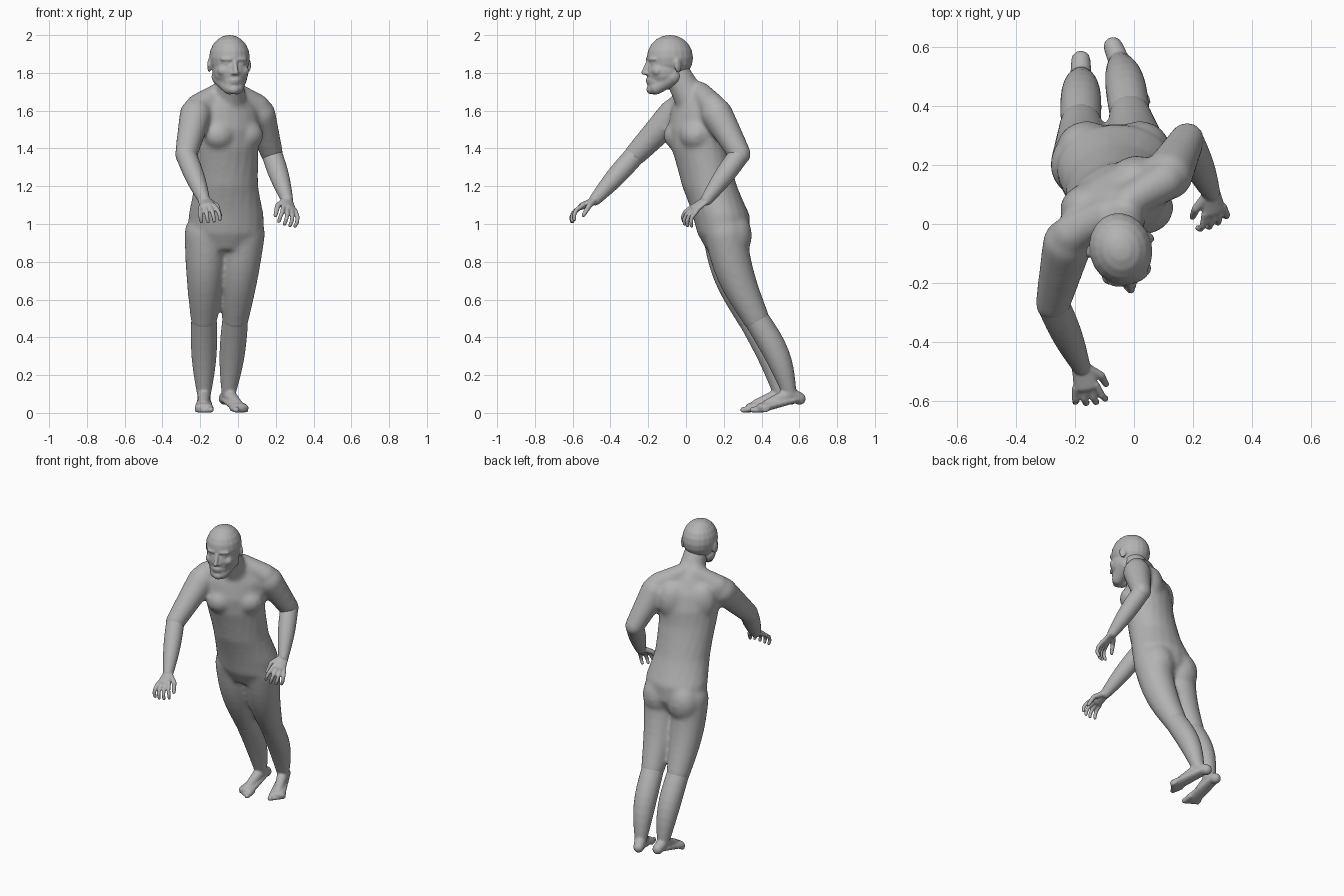
import bpy, bmesh, math
from mathutils import Vector, Matrix

if "Cube" in bpy.data.objects:
    bpy.data.objects.remove(bpy.data.objects["Cube"])

skin = bpy.data.materials.new("grey_skin")
skin.use_nodes = True
grey = (.45, .45, .45, 1)
skin.diffuse_color = grey
skin.node_tree.nodes["Principled BSDF"].inputs["Base Color"].default_value = grey

bm = bmesh.new()
SIDES = 20
STEPS = 8
BOTH = (-1, 1)


def turned(degrees):
    return Matrix.Rotation(math.radians(degrees), 3, 'Z')


def ball(centre, radii, frame):
    """Ellipsoid whose axes follow a rotation frame."""
    matrix = Matrix.Translation(centre) @ frame.to_4x4() @ Matrix.Diagonal((*radii, 1))
    bmesh.ops.create_uvsphere(bm, u_segments=SIDES, v_segments=SIDES // 2, radius=1, matrix=matrix)


def loft(rings):
    """Closed skin through ellipses given as centre, side axis and depth axis."""
    loops = []
    for centre, side, depth in rings:
        angles = [math.tau * i / SIDES for i in range(SIDES)]
        loops.append([bm.verts.new(centre + side * math.cos(a) + depth * math.sin(a))
                      for a in angles])
    faces = [bm.faces.new(loops[0]), bm.faces.new(loops[-1])]
    for lower, upper in zip(loops, loops[1:]):
        for i in range(SIDES):
            j = (i + 1) % SIDES
            faces.append(bm.faces.new((lower[i], lower[j], upper[j], upper[i])))
    bmesh.ops.recalc_face_normals(bm, faces=faces)


def limb(start, end, start_radius, end_radius, bulge=0, push=(0, 0, 0), side=None, flat=1):
    """Tapered, round-ended limb with a muscle bulge and a bow halfway along."""
    start, end, push = Vector(start), Vector(end), Vector(push)
    along = (end - start).normalized()
    side = along.orthogonal().normalized() if side is None else side
    depth = along.cross(side)
    rings = []
    for i in range(STEPS + 1):
        t = i / STEPS
        swell = math.sin(math.pi * t)
        radius = start_radius + (end_radius - start_radius) * t + bulge * swell
        rings.append((start.lerp(end, t) + push * swell, side * radius, depth * radius * flat))
    loft(rings)
    frame = Matrix((side, depth, along)).transposed()
    for tip, radius in ((start, start_radius), (end, end_radius)):
        ball(tip, (radius, radius * flat, radius * flat), frame)


def chain(points, start_radius, end_radius):
    """Limbs joined end to end with an even taper."""
    count = len(points) - 1
    radii = [start_radius + (end_radius - start_radius) * i / count for i in range(count + 1)]
    for i in range(count):
        limb(points[i], points[i + 1], radii[i], radii[i + 1])


def finish(name, voxel, rounds):
    """Fuse everything built so far into one smooth object."""
    mesh = bpy.data.meshes.new(name)
    bm.to_mesh(mesh)
    bm.clear()
    mesh.materials.append(skin)
    part = bpy.data.objects.new(name, mesh)
    bpy.context.collection.objects.link(part)
    fuse = part.modifiers.new("fuse", 'REMESH')
    fuse.mode = 'VOXEL'
    fuse.voxel_size = voxel
    fuse.use_smooth_shade = True
    soften = part.modifiers.new("soften", 'SMOOTH')
    soften.factor = .5
    soften.iterations = rounds


# Joints, right side then left
HIPS = ((-.17, .2, .95), (.03, .21, .95))
KNEES = ((-.18, .34, .5), (-.014, .37, .5))
ANKLES = ((-.18, .5, .1), (-.05, .55, .1))
SHOULDERS = ((-.225, -.065, 1.58), (.115, .165, 1.58))
ELBOWS = ((-.275, -.27, 1.365), (.18, .285, 1.37))
WRISTS = ((-.18, -.48, 1.13), (.26, .11, 1.13))

# Torso: level ellipses (height, depth position, half width, half depth), twisting upwards
TWIST = 30
torso = [(.86, .2, .12, .09), (.95, .2, .2, .14), (1.05, .185, .2, .152), (1.2, .125, .172, .145),
         (1.4, .07, .178, .142), (1.5, .06, .19, .14), (1.6, .055, .19, .115), (1.7, .04, .1, .07)]
rings = []
for height, y, half_width, half_depth in torso:
    twist = turned(TWIST * min(max(height * 2 - 2, 0), 1))
    rings.append((Vector((-.063, y, height)), twist @ Vector((half_width, 0, 0)),
                  twist @ Vector((0, half_depth, 0))))
loft(rings)

chest = Vector((-.055, .055, 1.5))
facing = turned(TWIST)
for s in BOTH:
    ball(chest + facing @ Vector((s * .085, -.06, -.03)), (.09, .078, .08), facing)   # pectoral
    ball(chest + facing @ Vector((s * .09, .07, .04)), (.09, .065, .12), facing)      # shoulder blade
    ball((s * .09 - .07, .25, .94), (.105, .1, .13), turned(0))                       # buttock
    limb(chest + facing @ Vector((s * .04, 0, .2)),
         chest + facing @ Vector((s * .18, 0, .12)), .055, .07)                       # shoulder slope

# Neck, upper arms and thighs belong to the same skin
limb((-.045, .03, 1.65), (-.042, -.05, 1.8), .085, .072)
for shoulder, elbow in zip(SHOULDERS, ELBOWS):
    limb(shoulder, elbow, .085, .06)
for hip, knee in zip(HIPS, KNEES):
    limb(hip, knee, .114, .072, bulge=.006, push=(0, -.025, 0))
finish("torso_and_upper_limbs", .012, 12)

# Head, turned slightly to its left; features are placed from the middle of the skull
gaze = turned(14)
skull = Vector((-.045, -.085, 1.88))


def on_head(x, y, z):
    return skull + gaze @ Vector((x, y, z))


def feature(x, y, z, radii, turn=0):
    ball(on_head(x, y, z), radii, gaze @ turned(turn))


feature(0, 0, 0, (.107, .124, .121))                               # cranium
feature(0, -.025, -.07, (.095, .103, .1))                          # face
feature(0, -.07, -.12, (.06, .056, .06))                           # mouth mound
feature(0, -.098, -.168, (.034, .03, .026))                        # chin
feature(0, -.122, -.117, (.026, .009, .006))                       # upper lip
feature(0, -.12, -.13, (.022, .009, .007))                         # lower lip
limb(on_head(0, -.118, -.02), on_head(0, -.142, -.078), .011, .014)  # nose
for s in BOTH:
    limb(on_head(s * .05, 0, -.1), on_head(s * .02, -.08, -.158), .047, .037)  # jaw
    feature(s * .04, -.108, -.008, (.036, .014, .011), s * 18)     # brow
    feature(s * .04, -.1, -.03, (.017, .014, .01))                 # eye
    feature(s * .05, -.082, -.07, (.036, .03, .03))                # cheek
    feature(s * .012, -.13, -.083, (.011, .012, .009))             # nostril
    feature(s * .106, .018, -.04, (.01, .023, .038), s * 25)       # ear
finish("head", .006, 5)


# Lower legs: calf, foot and toes
def lower_leg(knee, ankle, turn, inner):
    limb(knee, ankle, .068, .037, bulge=.014, push=(0, .025, 0))
    frame = turned(turn)
    ankle = Vector(ankle)

    def from_ankle(sideways, ahead, height):
        spot = ankle + frame @ Vector((inner * sideways, -ahead, 0))
        spot.z = height
        return spot

    across = frame @ Vector((1, 0, 0))
    limb(from_ankle(0, -.05, .075), from_ankle(0, .16, .028), .034, .05, side=across, flat=.5)
    limb(from_ankle(0, -.055, .075), ankle, .033, .037)
    limb(ankle, from_ankle(0, .13, .045), .036, .026)
    for i in range(5):
        radius = .012 if i else .016
        sideways = .036 - .0185 * i
        limb(from_ankle(sideways, .14, radius + .008),
             from_ankle(sideways, .198 - .01 * i, radius), radius, radius)


lower_leg(KNEES[0], ANKLES[0], 0, 1)
lower_leg(KNEES[1], ANKLES[1], 22, -1)
finish("lower_legs_and_feet", .007, 5)


# Forearms: palm, curled fingers and thumb
def forearm(elbow, wrist, pointing, thumbward):
    limb(elbow, wrist, .055, .032, bulge=.008)
    ahead = Vector(pointing).normalized()
    side = Vector(thumbward)
    side = (side - ahead * side.dot(ahead)).normalized()
    palm = ahead.cross(side)
    if palm.z > 0:
        palm.negate()

    def hand(forward, sideways, curl):
        return Vector(wrist) + ahead * forward + side * sideways + palm * curl

    limb(wrist, hand(.08, 0, 0), .033, .043, side=side, flat=.45)
    for i, length in enumerate((.93, 1.05, 1, .8)):
        spread = .034 - .0235 * i
        chain([hand(.08, spread, 0), hand(.1 + .03 * length, spread * 1.3, .007),
               hand(.1 + .055 * length, spread * 1.45, .025),
               hand(.1 + .065 * length, spread * 1.4, .048)], .0125, .01)
    chain([hand(.02, .02, .005), hand(.06, .055, .02), hand(.11, .06, .05)], .018, .011)


forearm(ELBOWS[0], WRISTS[0], (.2, -.8, -.4), (.8, .1, .1))
forearm(ELBOWS[1], WRISTS[1], (.12, -.75, -.55), (-.7, -.2, .3))
finish("forearms_and_hands", .005, 4)
bm.free()
